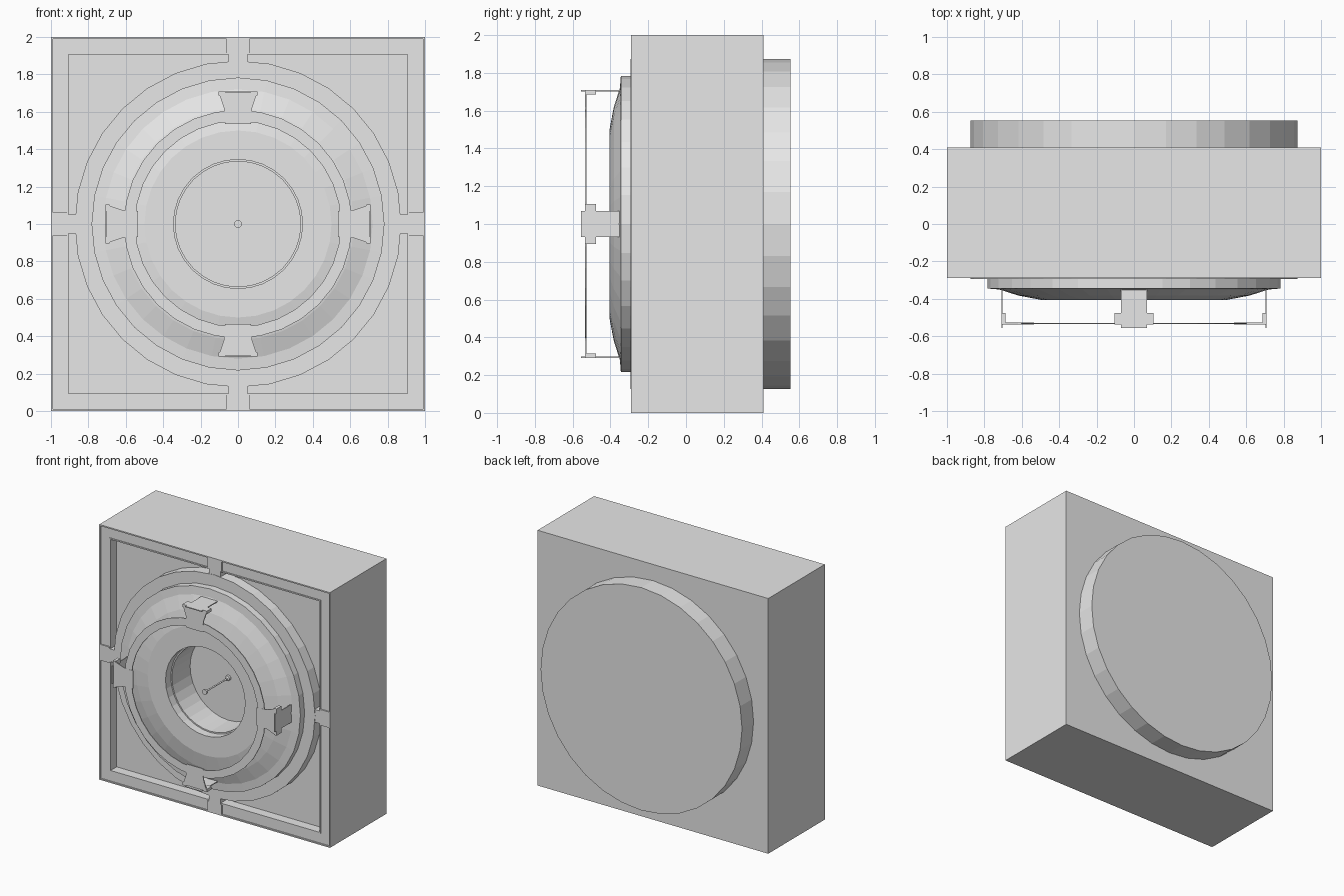
import bpy, bmesh, math
from mathutils import Matrix, Vector

if "Cube" in bpy.data.objects:
    bpy.data.objects.remove(bpy.data.objects["Cube"])

SEG = 32
grey = bpy.data.materials.new("plain grey")
grey.diffuse_color = (0.8, 0.8, 0.8, 1)
grey.use_nodes = True
grey.node_tree.nodes["Principled BSDF"].inputs["Base Color"].default_value = grey.diffuse_color


def finish(name, bm):
    bmesh.ops.recalc_face_normals(bm, faces=bm.faces)
    me = bpy.data.meshes.new(name)
    bm.to_mesh(me)
    bm.free()
    me.materials.append(grey)
    ob = bpy.data.objects.new(name, me)
    bpy.context.collection.objects.link(ob)
    return ob


def lathe(name, profile, cap_start=False, cap_end=False, closed=False, seg=SEG):
    """Loft (size, y, shape) loops about the y axis through z = 1; 's' = square loop."""
    bm = bmesh.new()
    loops = []
    for size, y, *shape in profile:
        loop = []
        for i in range(seg):
            a = 2 * math.pi * i / seg
            c, s = math.cos(a), math.sin(a)
            k = size / max(abs(c), abs(s)) if shape else size
            loop.append(bm.verts.new((k * c, y, 1 + k * s)))
        loops.append(loop)
    pairs = list(zip(loops, loops[1:]))
    if closed:
        pairs.append((loops[-1], loops[0]))
    for a, b in pairs:
        for i in range(seg):
            j = (i + 1) % seg
            bm.faces.new((a[i], a[j], b[j], b[i]))
    if cap_start:
        bm.faces.new(loops[0])
    if cap_end:
        bm.faces.new(loops[-1])
    return finish(name, bm)


def prism(bm, outline, y0, y1, turn):
    """Extrude an (x, radial) outline from y0 to y1, turned about the y axis."""
    rot = Matrix.Rotation(turn, 3, 'Y')
    rings = [[bm.verts.new(rot @ Vector((x, y, r)) + Vector((0, 0, 1)))
              for x, r in outline] for y in (y0, y1)]
    n = len(outline)
    bm.faces.new(rings[0])
    bm.faces.new(rings[1])
    for i in range(n):
        j = (i + 1) % n
        bm.faces.new((rings[0][i], rings[0][j], rings[1][j], rings[1][i]))


def rect(x0, x1, r0, r1):
    return [(x0, r0), (x1, r0), (x1, r1), (x0, r1)]


# square housing with stepped rim and sunken front panel
lathe("housing", [
    (1, 0.41, 's'), (1, -0.29, 's'), (0.99, -0.29, 's'), (0.99, -0.28, 's'),
    (0.915, -0.28, 's'), (0.915, -0.285, 's'), (0.905, -0.285, 's'),
    (0.905, -0.21, 's'), (0.8, -0.21), (0.45, -0.08)],
    cap_start=True, cap_end=True)

# round plate on the back
lathe("back_disc", [(0.873, 0.40), (0.873, 0.553)], cap_start=True, cap_end=True)

# raised ring around the barrel
lathe("front_ring", [(0.873, -0.15), (0.873, -0.293), (0.77, -0.293), (0.77, -0.15)],
      closed=True)

# barrel: step, sloped shoulder, flat lip and central well
lathe("barrel", [
    (0.783, -0.2), (0.783, -0.345), (0.72, -0.35), (0.62, -0.382), (0.5, -0.405),
    (0.345, -0.405), (0.345, -0.34), (0.335, -0.34), (0.335, -0.115)], cap_end=True)

# thin pin in the middle of the well
lathe("centre_pin", [(0.02, -0.415), (0.02, -0.40), (0.006, -0.395), (0.006, -0.14),
                     (0.02, -0.135), (0.02, -0.11)],
      cap_start=True, cap_end=True, seg=12)

# retaining ring floating in front of the barrel
lathe("clip_ring", [(0.61, -0.528), (0.61, -0.535), (0.55, -0.535), (0.55, -0.528)],
      closed=True)

# four bridges joining the front ring to the rim, and four clips
bridges, clips = bmesh.new(), bmesh.new()
for q in range(4):
    t = q * math.pi / 2
    prism(bridges, [(-0.05, 0.85), (0.05, 0.85), (0.05, 0.912), (0.062, 0.915),
                    (0.062, 0.992), (-0.062, 0.992), (-0.062, 0.915), (-0.05, 0.912)],
          -0.29, -0.2, t)
    # dovetail front plate with inner tongue
    prism(clips, [(-0.07, 0.535), (0.07, 0.535), (0.075, 0.62), (0.105, 0.707),
                  (-0.105, 0.707), (-0.075, 0.62)], -0.536, -0.527, t)
    # leg reaching back to the barrel
    prism(clips, rect(-0.07, 0.07, 0.702, 0.709), -0.555, -0.345, t)
    # side lugs
    for s in (-1, 1):
        prism(clips, rect(s * 0.07, s * 0.105, 0.686, 0.709), -0.535, -0.477, t)
finish("rim_bridges", bridges)
finish("clips", clips)
